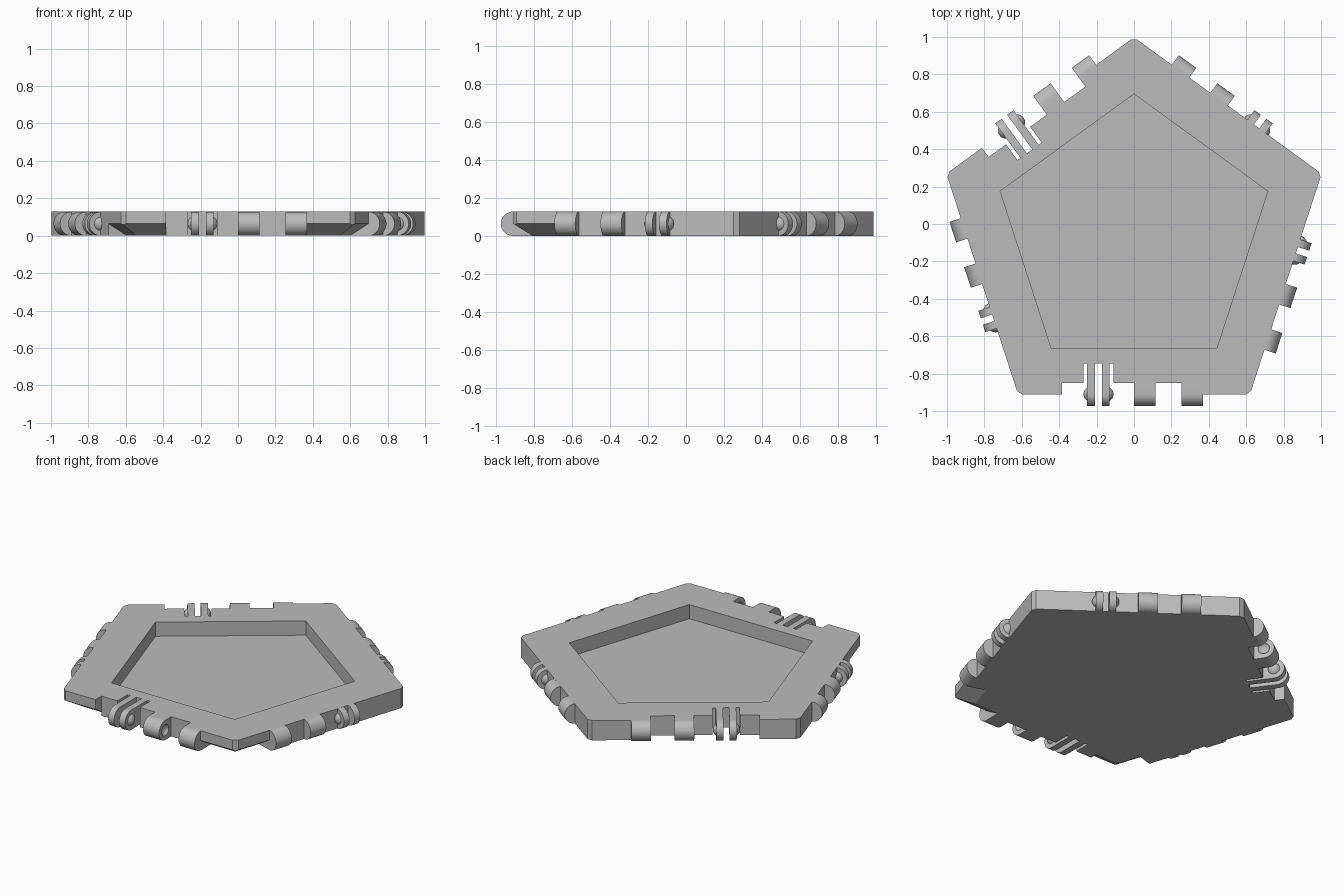
import bpy, bmesh, math
from mathutils import Matrix, Vector

cube = bpy.data.objects.get("Cube")
if cube:
    bpy.data.objects.remove(cube, do_unlink=True)

H = 0.128            # panel thickness
R = H / 2            # knuckle radius
EDGE = 0.853         # centre to edge
WALL = 0.793         # centre to notch wall
SLOT = 0.688         # centre to slot end
CENTRE = Matrix.Translation((0, -0.057, 0))
BALL, SINK = 0.042, 0.022   # snap ball radius and how deep its centre sits

grey = bpy.data.materials.new("plain grey")
grey.use_nodes = True
grey.diffuse_color = (0.5, 0.5, 0.5, 1)
grey.node_tree.nodes["Principled BSDF"].inputs["Base Color"].default_value = (0.5, 0.5, 0.5, 1)


def finish(name, bm, matrix):
    bm.transform(matrix)
    bmesh.ops.recalc_face_normals(bm, faces=bm.faces[:])
    mesh = bpy.data.meshes.new(name)
    bm.to_mesh(mesh)
    bm.free()
    mesh.materials.append(grey)
    obj = bpy.data.objects.new(name, mesh)
    bpy.context.collection.objects.link(obj)
    return obj


def extrude(name, points, offset, matrix):
    """Closed solid from a planar outline and an extrusion vector."""
    bm = bmesh.new()
    face = bm.faces.new([bm.verts.new(p) for p in points])
    new = bmesh.ops.extrude_face_region(bm, geom=[face], use_keep_orig=True)["geom"]
    verts = [v for v in new if isinstance(v, bmesh.types.BMVert)]
    bmesh.ops.translate(bm, verts=verts, vec=offset)
    return finish(name, bm, matrix)


def along(name, profile, t0, t1, matrix):
    """Extrude a (distance, height) profile along an edge."""
    return extrude(name, [(t0, -d, z) for d, z in profile], (t1 - t0, 0, 0), matrix)


def cut(obj, cutter):
    mod = obj.modifiers.new("cut", "BOOLEAN")
    mod.operation, mod.solver, mod.object = "DIFFERENCE", "EXACT", cutter
    bpy.context.view_layer.objects.active = obj
    bpy.ops.object.modifier_apply(modifier=mod.name)
    bpy.data.objects.remove(cutter, do_unlink=True)


def smooth(obj):
    bpy.ops.object.select_all(action="DESELECT")
    obj.select_set(True)
    bpy.context.view_layer.objects.active = obj
    bpy.ops.object.shade_smooth_by_angle(angle=math.radians(35))


def ball(name, t, matrix, clip=None, side=1):
    """Snap ball on the hinge axis, optionally clipped to a cap beyond t = clip."""
    bm = bmesh.new()
    bmesh.ops.create_uvsphere(bm, u_segments=32, v_segments=16, radius=BALL)
    bm.transform(Matrix.Translation((t, -EDGE, R)) @ Matrix.Rotation(math.pi / 2, 4, "Y"))
    if clip is not None:
        bmesh.ops.bisect_plane(bm, geom=bm.verts[:] + bm.edges[:] + bm.faces[:],
                               plane_co=(clip, 0, 0), plane_no=(-side, 0, 0), clear_outer=True)
        bmesh.ops.holes_fill(bm, edges=[e for e in bm.edges if e.is_boundary])
    return finish(name, bm, matrix)


def knuckle_profile(start):
    arc = [math.pi * (i / 24 - 0.5) for i in range(25)]
    return [(start, H), (start, 0)] + [(EDGE + R * math.cos(a), R + R * math.sin(a)) for a in arc]


def box(d0, d1, z0, z1):
    return [(d0, z0), (d1, z0), (d1, z1), (d0, z1)]


# Panel: pentagon with slightly blunted corners
outline = []
for i in range(5):
    rot = Matrix.Rotation(math.radians(90 + 72 * i), 3, "Z")
    outline += [rot @ Vector((1.043, s * 0.0165, 0)) for s in (-1, 1)]
panel = extrude("panel", outline, (0, 0, H), CENTRE)

# Recess in the top
corners = [Matrix.Rotation(math.radians(90 + 72 * i), 3, "Z") @ Vector((0.752, 0, 0.036))
           for i in range(5)]
cut(panel, extrude("recess_cutter", corners, (0, 0, 0.2), CENTRE))

# Hinges along the five edges; side mirrors the hinge order
slope = (H / 2) / 0.1035
wedge = [(0.70, R + slope * (0.70 - EDGE)), (0.95, R + slope * (0.95 - EDGE)),
         (0.95, R + slope * (0.70 - EDGE))]
for i, side in enumerate((1, -1, 1, -1, -1)):
    m = CENTRE @ Matrix.Rotation(math.radians(72 * i), 4, "Z") @ Matrix.Diagonal((side, 1, 1, 1))

    # Underside bevels, hinge notch and fork opening
    cut(panel, along("bevel_cutter", wedge, 0.37, 0.9, m))
    cut(panel, along("bevel_cutter", wedge, -0.9, -0.385, m))
    cut(panel, along("notch_cutter", box(WALL, 1.1, -0.1, 0.3), -0.385, 0.37, m))
    cut(panel, along("slot_cutter", box(SLOT, 1.1, -0.1, 0.3), -0.27, -0.11, m))

    # Fork prongs with snap domes on their outer faces
    for t0, t1, face, out in ((-0.25, -0.208, -0.25, -1), (-0.172, -0.13, -0.13, 1)):
        smooth(along(f"fork_prong_{i}", knuckle_profile(SLOT), t0, t1, m))
        smooth(ball(f"snap_dome_{i}", face - out * SINK, m, face, out))

    # Wide knuckles with dimples facing each other
    for t0, t1, face, out in ((0, 0.115, 0.115, 1), (0.255, 0.37, 0.255, -1)):
        knuckle = along(f"knuckle_{i}", knuckle_profile(WALL), t0, t1, m)
        cut(knuckle, ball("dimple_cutter", face + out * SINK, m))
        smooth(knuckle)
